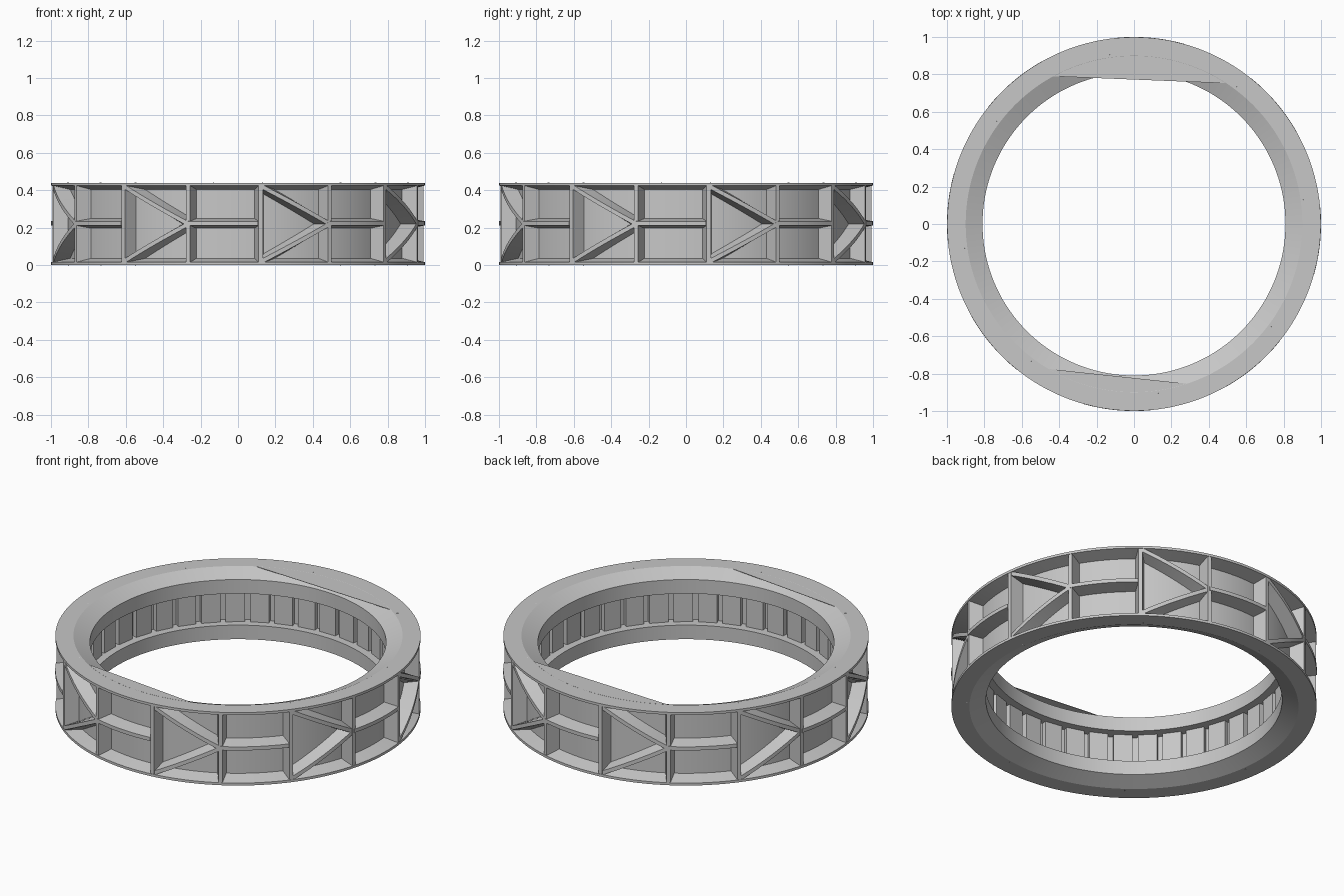
import bpy, bmesh
from math import sin, cos, pi, radians, atan2, hypot

if "Cube" in bpy.data.objects:
    bpy.data.objects.remove(bpy.data.objects["Cube"], do_unlink=True)

grey = bpy.data.materials.new("plain_grey")
grey.use_nodes = True
grey.diffuse_color = (0.57, 0.57, 0.57, 1)
grey.node_tree.nodes["Principled BSDF"].inputs["Base Color"].default_value = grey.diffuse_color

HEIGHT = 0.44
MID = HEIGHT / 2
WALL = 0.918
PITCH = 22.5       # angle between upright ribs
FIRST = 7 - 90     # angle of one upright rib


def polar(r, angle, z):
    return (r * cos(angle), r * sin(angle), z)


def finish(bm, name):
    bmesh.ops.recalc_face_normals(bm, faces=bm.faces)
    mesh = bpy.data.meshes.new(name)
    bm.to_mesh(mesh)
    bm.free()
    mesh.materials.append(grey)
    obj = bpy.data.objects.new(name, mesh)
    bpy.context.collection.objects.link(obj)
    bpy.ops.object.select_all(action="DESELECT")
    obj.select_set(True)
    bpy.context.view_layer.objects.active = obj
    bpy.ops.object.shade_smooth_by_angle(angle=radians(20))
    return obj


def skin(bm, rings, closed):
    """Join matching vertex loops into a tube."""
    loops = [[bm.verts.new(p) for p in ring] for ring in rings]
    n = len(loops[0])
    for i in range(len(loops) if closed else len(loops) - 1):
        a, b = loops[i], loops[(i + 1) % len(loops)]
        for k in range(n):
            bm.faces.new((a[k], b[k], b[(k + 1) % n], a[(k + 1) % n]))
    if not closed:
        bm.faces.new(loops[0])
        bm.faces.new(loops[-1])


def rib(bm, a0, z0, a1, z1, outer=0.997, top=0.011, base=0.027, steps=8):
    """Tapered bar lying on the wall between two (angle, height) points."""
    a0, a1 = radians(a0), radians(a1)
    length = hypot(a1 - a0, z1 - z0)
    na, nz = -(z1 - z0) / length, (a1 - a0) / length
    section = ((WALL - 0.005, -base), (outer, -top), (outer, top), (WALL - 0.005, base))
    rings = []
    for i in range(steps + 1):
        t = i / steps
        a, z = a0 + (a1 - a0) * t, z0 + (z1 - z0) * t
        rings.append([polar(r, a + na * w, z + nz * w) for r, w in section])
    skin(bm, rings, False)


# Ring body: bevelled bore, flanged rims, recessed outer wall and inner channel
lower = [(0.885, 0.125), (0.81, 0.125), (0.81, 0.04), (0.90, 0), (0.999, 0),
         (0.999, 0.015), (WALL, 0.036)]
profile = lower + [(r, HEIGHT - z) for r, z in reversed(lower)]
bm = bmesh.new()
SEGMENTS = 144
skin(bm, [[polar(r, 2 * pi * i / SEGMENTS, z) for r, z in profile] for i in range(SEGMENTS)], True)
finish(bm, "ring_body")

# Upright ribs
bm = bmesh.new()
for k in range(16):
    a = FIRST + k * PITCH
    rib(bm, a, 0.008, a, HEIGHT - 0.008, steps=1)
finish(bm, "upright_ribs")

# Alternating cells: converging braces, then a level bar
braces, bars = bmesh.new(), bmesh.new()
for k in range(8):
    a = FIRST + 2 * k * PITCH
    for z in (0.022, HEIGHT - 0.022):
        rib(braces, a + 0.5, z, a + PITCH, MID, outer=0.996)
    rib(bars, a + PITCH, MID + 0.003, a + 2 * PITCH - 0.8, MID + 0.003, outer=1.0)
finish(braces, "diagonal_braces")
finish(bars, "level_bars")

# Flat pads around the inner channel, with narrow slots between them
bm = bmesh.new()
PADS = 40
half = radians(3.5)
for k in range(PADS):
    a = 2 * pi * k / PADS
    skin(bm, [[polar(r, a + s, z) for r, s in
               ((0.855, -half), (0.9, -half), (0.9, half), (0.855, half))]
              for z in (0.12, HEIGHT - 0.12)], False)
finish(bm, "inner_pads")

# Two thin flat webs that cut across the top bevel
bm = bmesh.new()
for (x0, y0), (x1, y1) in (((0.5, 0.765), (-0.43, 0.79)), ((-0.45, -0.765), (0.28, -0.848))):
    start, end = atan2(y0, x0), atan2(y1, x1)
    arc = [polar(0.899, start + (end - start) * i / 16, HEIGHT) for i in range(17)]
    face = bm.faces.new([bm.verts.new(p) for p in arc])
    solid = bmesh.ops.extrude_face_region(bm, geom=[face])
    for v in solid["geom"]:
        if isinstance(v, bmesh.types.BMVert):
            v.co.z -= 0.002
finish(bm, "top_webs")
